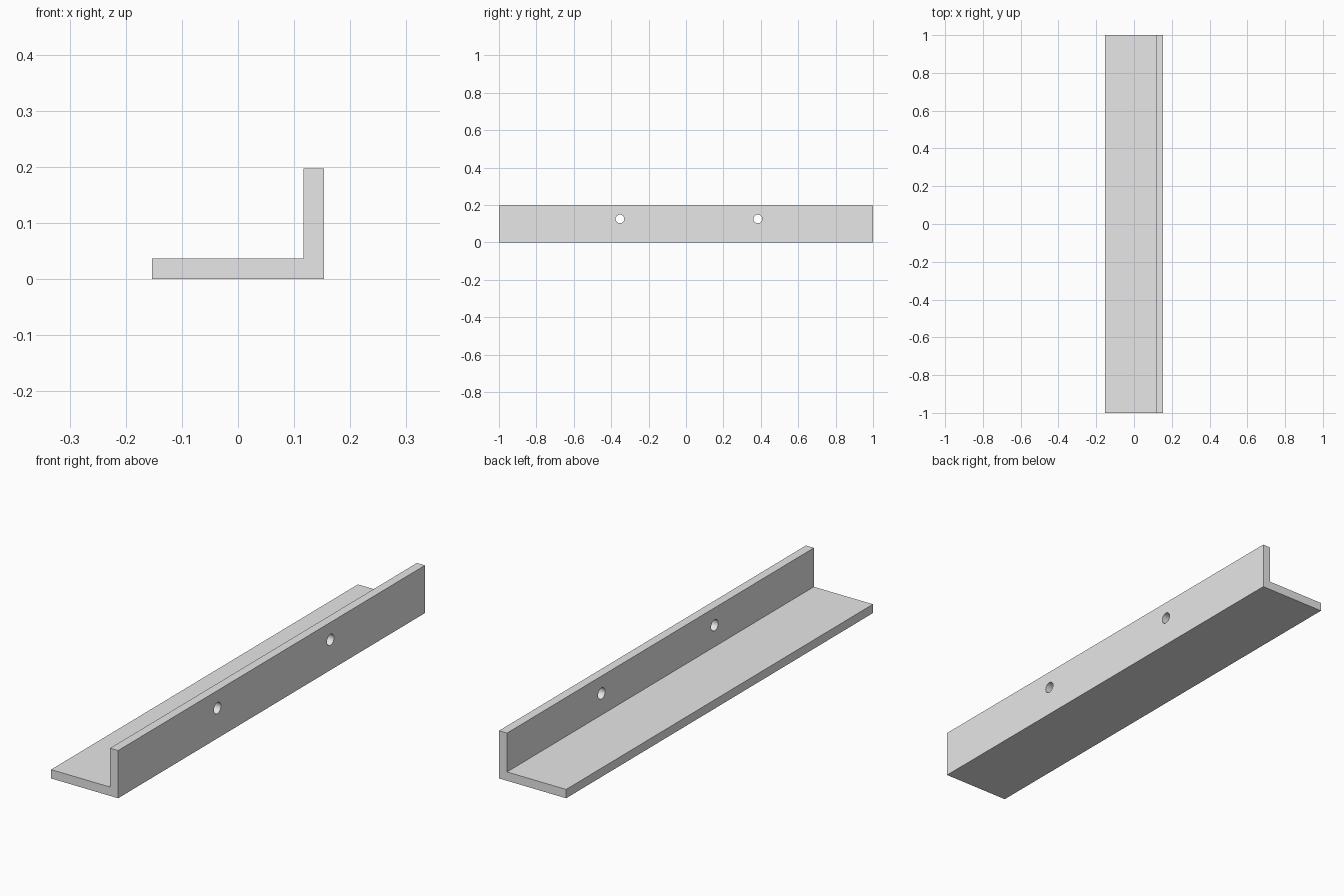
import bpy
import bmesh
from math import radians
from mathutils import Matrix

cube = bpy.data.objects.get("Cube")
if cube:
    bpy.data.objects.remove(cube, do_unlink=True)

HALF_WIDTH, HEIGHT, HALF_LENGTH = 0.153, 0.197, 1.0
THICK = 0.0365
INNER_X = HALF_WIDTH - THICK

grey = bpy.data.materials.new("light_grey")
grey.use_nodes = True
colour = (0.8, 0.8, 0.8, 1)
grey.diffuse_color = colour
grey.node_tree.nodes["Principled BSDF"].inputs["Base Color"].default_value = colour


def add_object(name, bm):
    bmesh.ops.recalc_face_normals(bm, faces=bm.faces)
    mesh = bpy.data.meshes.new(name)
    bm.to_mesh(mesh)
    bm.free()
    mesh.materials.append(grey)
    obj = bpy.data.objects.new(name, mesh)
    bpy.context.collection.objects.link(obj)
    return obj


# L-shaped profile extruded along the length
profile = [(-HALF_WIDTH, 0), (HALF_WIDTH, 0), (HALF_WIDTH, HEIGHT),
           (INNER_X, HEIGHT), (INNER_X, THICK), (-HALF_WIDTH, THICK)]
bm = bmesh.new()
end = bm.faces.new([bm.verts.new((x, -HALF_LENGTH, z)) for x, z in profile])
result = bmesh.ops.extrude_face_region(bm, geom=[end])
bmesh.ops.translate(bm, vec=(0, 2 * HALF_LENGTH, 0),
                    verts=[v for v in result["geom"] if isinstance(v, bmesh.types.BMVert)])
bracket = add_object("angle_bracket", bm)

# Two round screw holes through the upright flange
bm = bmesh.new()
for y in (-0.353, 0.384):
    place = (Matrix.Translation((HALF_WIDTH - THICK / 2, y, 0.125))
             @ Matrix.Rotation(radians(90), 4, "Y"))
    bmesh.ops.create_cone(bm, cap_ends=True, segments=32, radius1=0.023,
                          radius2=0.023, depth=THICK * 2, matrix=place)
cutter = add_object("screw_hole_cutter", bm)

cut = bracket.modifiers.new("screw_holes", "BOOLEAN")
cut.object = cutter
cut.solver = "EXACT"

# Apply the cut, then smooth only the hole walls
bpy.context.view_layer.objects.active = bracket
bracket.select_set(True)
bpy.ops.object.modifier_apply(modifier=cut.name)
bpy.data.objects.remove(cutter, do_unlink=True)
bpy.ops.object.shade_smooth_by_angle(angle=radians(30))
